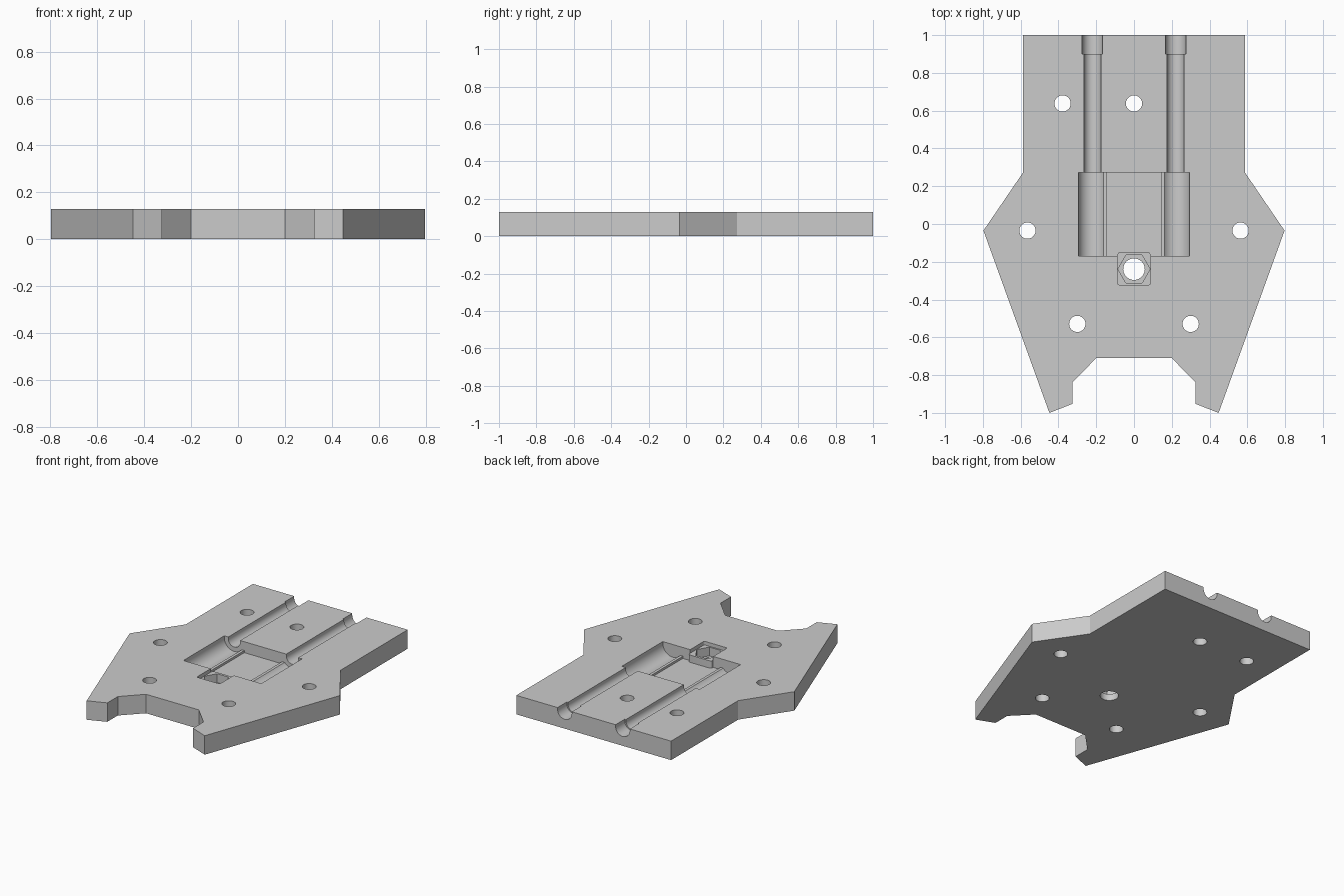
import bpy, bmesh, math

default = bpy.data.objects.get("Cube")
if default:
    bpy.data.objects.remove(default, do_unlink=True)

THICK = 0.13
AXIS_Z = 0.118      # height of the rod and bearing axes
ROD_X = 0.22


def prism(name, pts, lo, hi, axis="z"):
    """Extrude a closed 2D profile along z or y."""
    def place(p, h):
        return (p[0], p[1], h) if axis == "z" else (p[0], h, p[1])
    bm = bmesh.new()
    low = [bm.verts.new(place(p, lo)) for p in pts]
    high = [bm.verts.new(place(p, hi)) for p in pts]
    bm.faces.new(low)
    bm.faces.new(high)
    n = len(pts)
    for i in range(n):
        j = (i + 1) % n
        bm.faces.new((low[i], low[j], high[j], high[i]))
    bmesh.ops.recalc_face_normals(bm, faces=bm.faces)
    mesh = bpy.data.meshes.new(name)
    bm.to_mesh(mesh)
    bm.free()
    obj = bpy.data.objects.new(name, mesh)
    bpy.context.collection.objects.link(obj)
    return obj


def arc(cx, cy, r, start, end, n):
    angles = [math.radians(start + (end - start) * i / n) for i in range(n + 1)]
    return [(cx + r * math.cos(a), cy + r * math.sin(a)) for a in angles]


def circle(cx, cy, r, n=40):
    return arc(cx, cy, r, 0, 360, n)[:-1]


def mirrored(half):
    """Close a right-hand half profile with its mirror image."""
    return half + [(-x, y) for x, y in reversed(half)]


def rounded_square(cy, half, r):
    pts = []
    for k, (sx, sy) in enumerate([(1, 1), (-1, 1), (-1, -1), (1, -1)]):
        pts += arc(sx * (half - r), cy + sy * (half - r), r, 90 * k, 90 * k + 90, 5)
    return pts


def combine(target, tool, operation="DIFFERENCE"):
    mod = target.modifiers.new("combine", "BOOLEAN")
    mod.operation = operation
    mod.solver = "EXACT"
    mod.object = tool
    bpy.context.view_layer.update()
    graph = bpy.context.evaluated_depsgraph_get()
    mesh = bpy.data.meshes.new_from_object(target.evaluated_get(graph))
    target.modifiers.clear()
    target.data = mesh
    bpy.data.objects.remove(tool, do_unlink=True)


# Plate outline
plate = prism("carriage_plate", mirrored([
    (0.2, -0.71), (0.325, -0.838), (0.325, -0.952), (0.448, -1),
    (0.797, -0.035), (0.587, 0.273), (0.587, 1)]), 0, THICK)

# Bearing pocket: two round beds, low ridges and a flat middle
FLOOR, RIDGE, BED_R = 0.055, 0.07, 0.075
inner = 180 + math.degrees(math.asin((AXIS_Z - RIDGE) / BED_R))
pocket = [(0.143, FLOOR), (0.143, RIDGE)]
pocket += arc(ROD_X, AXIS_Z, BED_R, inner, 360, 24)
pocket += [(ROD_X + BED_R, 0.2)]
combine(plate, prism("pocket_cutter", mirrored(pocket), -0.17, 0.273, "y"))

# Rod grooves with wider ends
for side in (-1, 1):
    for r, start in ((0.045, 0.2), (0.054, 0.9)):
        x = side * ROD_X
        groove = arc(x, AXIS_Z, r, 180, 360, 24) + [(x + r, 0.2), (x - r, 0.2)]
        combine(plate, prism("groove_cutter", groove, start, 1.05, "y"))

# Nut seat: small boss, shallow square recess, hexagon socket and bolt hole
NUT_Y = -0.235
combine(plate, prism("nut_boss", rounded_square(NUT_Y, 0.0865, 0.012), 0.03, 0.115), "UNION")
combine(plate, prism("recess_cutter", rounded_square(NUT_Y, 0.0875, 0.012), 0.105, 0.2))
combine(plate, prism("socket_cutter", circle(0, NUT_Y - 0.004, 0.085, 6), 0.045, 0.2))
combine(plate, prism("bolt_cutter", circle(0, NUT_Y - 0.004, 0.057), -0.1, 0.2))

# Screw holes
for x, y in ((-0.378, 0.638), (0, 0.638), (-0.564, -0.035), (0.564, -0.035),
             (-0.3, -0.529), (0.3, -0.529)):
    combine(plate, prism("screw_cutter", circle(x, y, 0.043), -0.1, 0.2))

# Plain grey material
grey = bpy.data.materials.new("light_grey")
grey.use_nodes = True
colour = (0.6, 0.6, 0.6, 1)
grey.diffuse_color = colour
grey.node_tree.nodes["Principled BSDF"].inputs["Base Color"].default_value = colour
plate.data.materials.clear()
plate.data.materials.append(grey)

# Smooth the round surfaces, keep the edges sharp
for obj in bpy.context.selected_objects:
    obj.select_set(False)
plate.select_set(True)
bpy.context.view_layer.objects.active = plate
bpy.ops.object.shade_smooth_by_angle(angle=math.radians(30))
